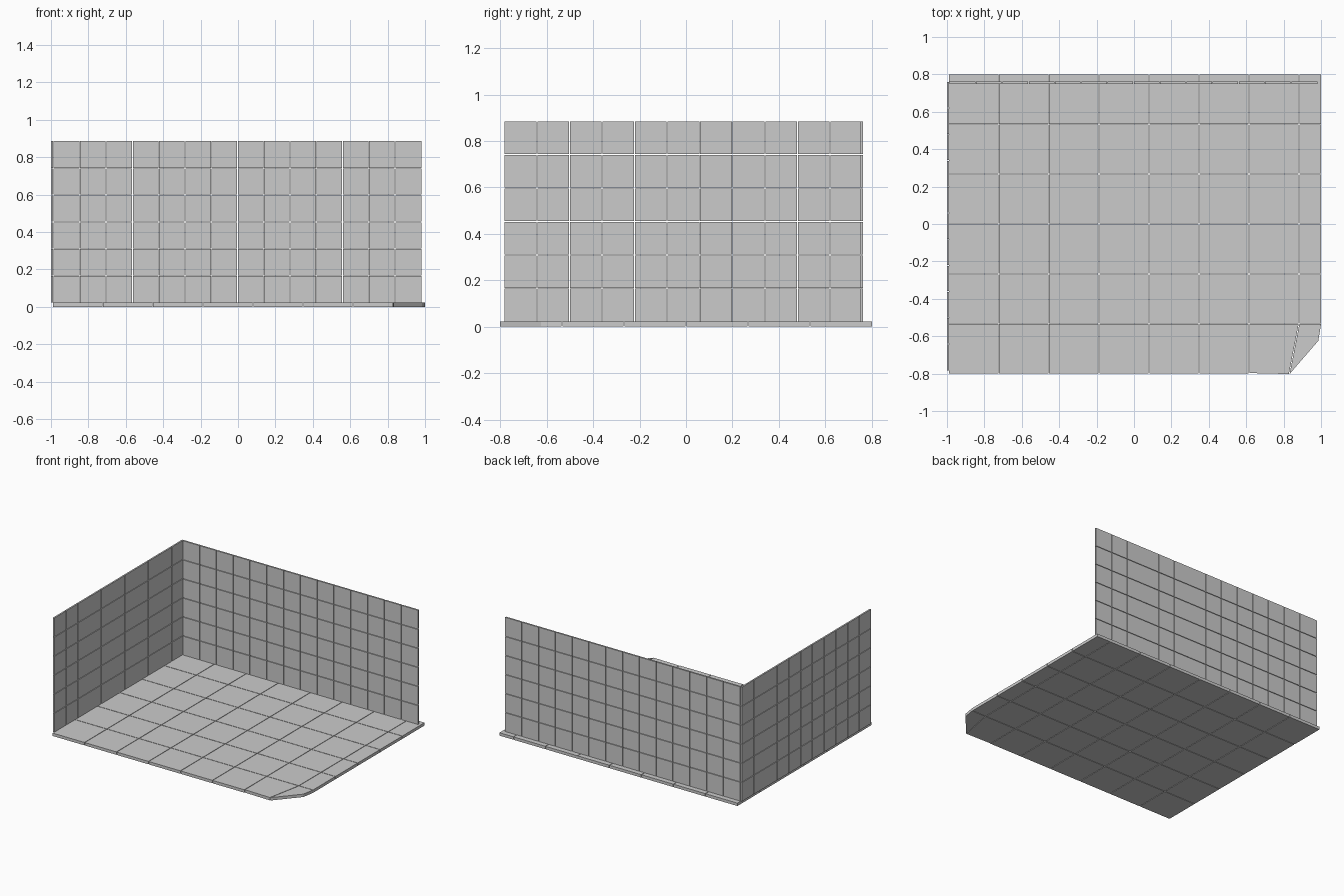
import bpy, bmesh
from mathutils import Vector

if "Cube" in bpy.data.objects:
    bpy.data.objects.remove(bpy.data.objects["Cube"])

GAP = 0.004   # open joint between tiles


def prism(bm, outline, offset):
    """Closed prism from a planar outline pushed along offset."""
    verts = [bm.verts.new(p) for p in outline]
    face = bm.faces.new(verts)
    res = bmesh.ops.extrude_face_region(bm, geom=[face], use_keep_orig=True)
    moved = [v for v in res["geom"] if isinstance(v, bmesh.types.BMVert)]
    bmesh.ops.translate(bm, verts=moved, vec=Vector(offset))


def finish(bm, name):
    bmesh.ops.recalc_face_normals(bm, faces=bm.faces[:])
    mesh = bpy.data.meshes.new(name)
    bm.to_mesh(mesh)
    bm.free()
    bpy.context.collection.objects.link(bpy.data.objects.new(name, mesh))


def spans(start, end, n):
    """Evenly spaced tile intervals, with half a joint taken off inner ends."""
    step = (end - start) / n
    return [(start + i * step + (GAP / 2 if i else 0),
             start + (i + 1) * step - (GAP / 2 if i < n - 1 else 0))
            for i in range(n)]


def tile_panel(name, us, vs, place, offset, skip=(), extra=()):
    bm = bmesh.new()
    for i, (u0, u1) in enumerate(us):
        for j, (v0, v1) in enumerate(vs):
            if (i, j) not in skip:
                prism(bm, [place(u, v) for u, v in
                           ((u0, v0), (u1, v0), (u1, v1), (u0, v1))], offset)
    for outline in extra:
        prism(bm, [place(u, v) for u, v in outline], offset)
    finish(bm, name)


FLOOR_TOP, TOP = 0.022, 0.885
h = GAP / 2

# Floor: large square tiles, a narrow right column, two cut corner tiles
floor_x = spans(-0.99, 0.882, 7)
floor_x[-1] = (floor_x[-1][0], 0.882 - h)
floor_x.append((0.882 + h, 1.0))
floor_y = spans(-0.8, 0.8, 6)
y_top = floor_y[0][1]
corner_tiles = [
    [(floor_x[6][0], -0.797), (0.83 - h, -0.802), (0.882 - h, y_top),
     (floor_x[6][0], y_top)],
    [(0.83 + h, -0.802), (0.985, -0.625), (1.0, y_top), (0.882 + h, y_top)],
]
tile_panel("floor_tiles", floor_x, floor_y, lambda x, y: (x, y, 0),
           (0, 0, FLOOR_TOP), skip={(6, 0), (7, 0)}, extra=corner_tiles)

# Walls: thin grids of small tiles standing on the floor
rows = spans(FLOOR_TOP, TOP, 6)
tile_panel("back_wall_tiles", spans(-0.986, 0.98, 14), rows,
           lambda x, z: (x, 0.749, z), (0, 0.013, 0))
tile_panel("left_wall_tiles", spans(-0.782, 0.76, 11), rows,
           lambda y, z: (-1.0, y, z), (0.012, 0, 0))
